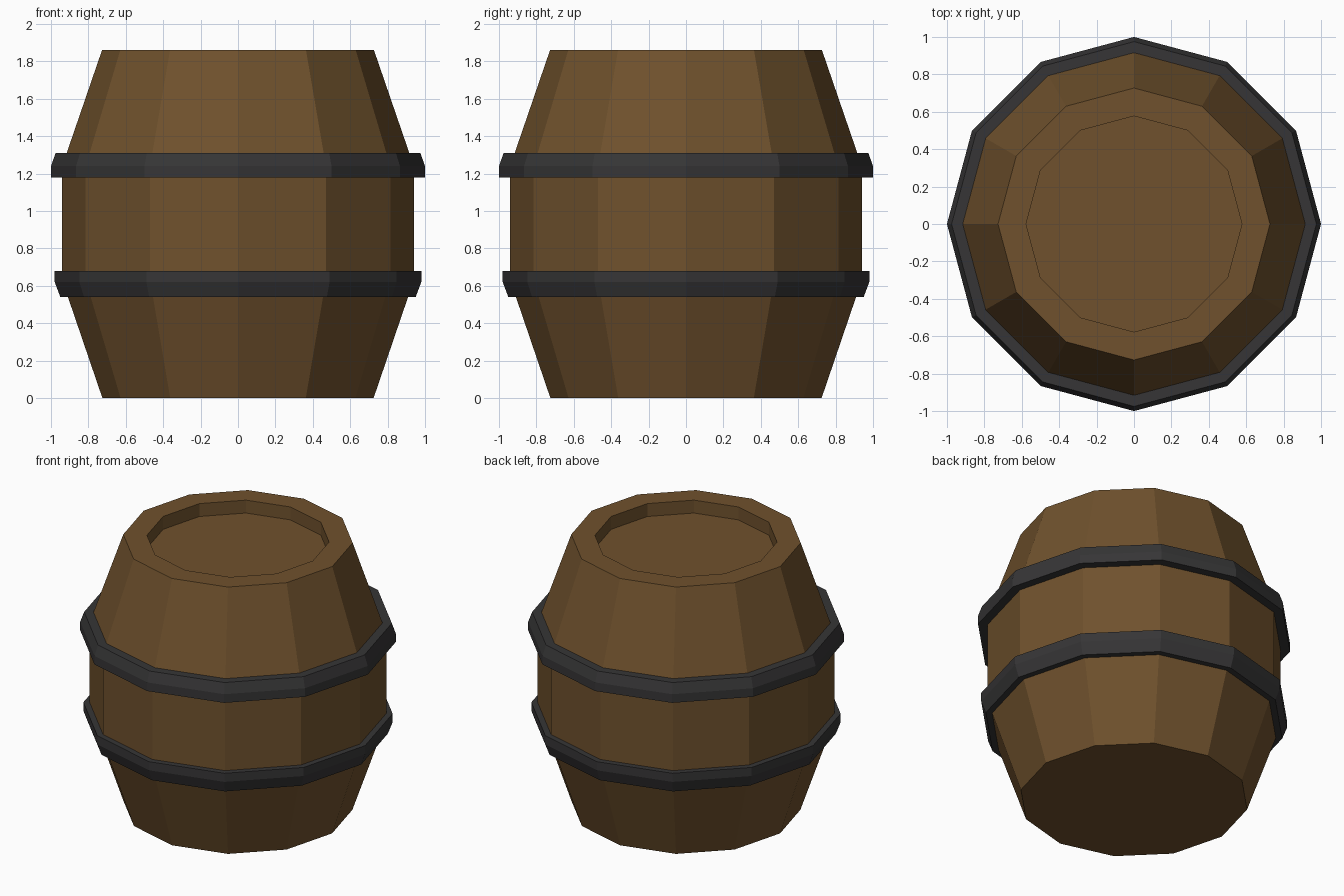
import bpy, bmesh
from math import cos, sin, tau

if "Cube" in bpy.data.objects:
    bpy.data.objects.remove(bpy.data.objects["Cube"])

SIDES = 12


def material(name, color):
    m = bpy.data.materials.new(name)
    m.diffuse_color = color
    m.use_nodes = True
    m.node_tree.nodes["Principled BSDF"].inputs["Base Color"].default_value = m.diffuse_color
    return m


def lathe(name, profile, mat, ring=False):
    """Spin (radius, z) points, listed bottom to top on the outside, into a faceted solid."""
    bm = bmesh.new()
    loops = [[bm.verts.new((r * cos(tau * i / SIDES), r * sin(tau * i / SIDES), z))
              for i in range(SIDES)] for r, z in profile]
    pairs = list(zip(loops, loops[1:]))
    if ring:
        pairs.append((loops[-1], loops[0]))
    else:
        bm.faces.new(loops[0][::-1])
        bm.faces.new(loops[-1])
    for a, b in pairs:
        for i in range(SIDES):
            j = (i + 1) % SIDES
            bm.faces.new((a[i], a[j], b[j], b[i]))
    bmesh.ops.recalc_face_normals(bm, faces=bm.faces)
    mesh = bpy.data.meshes.new(name)
    bm.to_mesh(mesh)
    bm.free()
    mesh.materials.append(mat)
    obj = bpy.data.objects.new(name, mesh)
    bpy.context.collection.objects.link(obj)
    return obj


wood = material("wood", (0.16, 0.083, 0.026, 1))
iron = material("iron", (0.037, 0.036, 0.037, 1))

# Barrel body with rim and recessed lid
lathe("barrel_body", [(0.725, 0), (0.94, 0.63), (0.94, 1.24), (0.727, 1.86),
                      (0.577, 1.86), (0.577, 1.77)], wood)

# Hoops: straight near the middle, tapering towards the barrel ends
lathe("lower_hoop", [(0.89, 0.54), (0.95, 0.54), (0.98, 0.62),
                     (0.98, 0.68), (0.89, 0.68)], iron, ring=True)
lathe("upper_hoop", [(0.89, 1.18), (1.0, 1.18), (1.0, 1.24),
                     (0.975, 1.31), (0.89, 1.31)], iron, ring=True)
